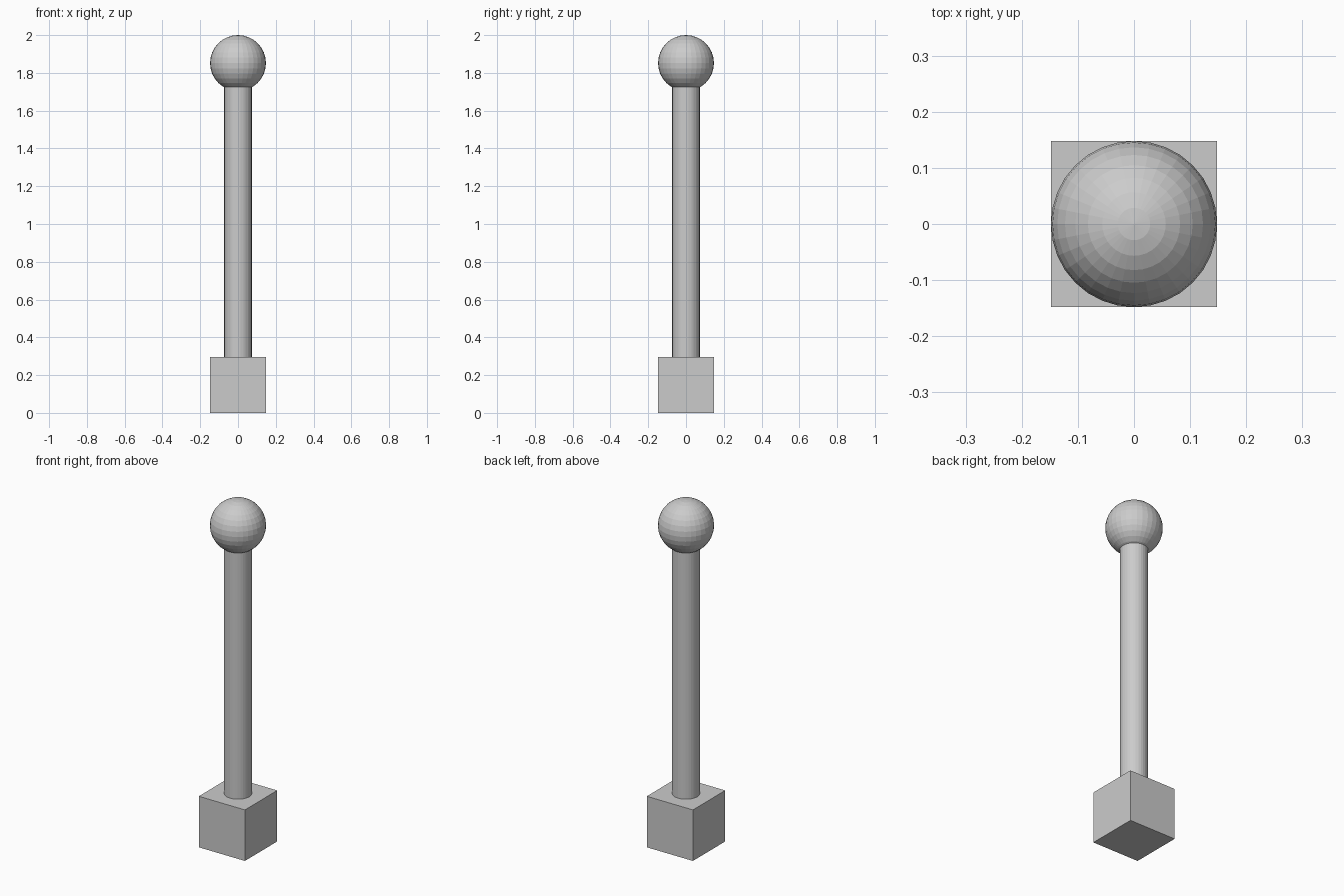
import bpy

if "Cube" in bpy.data.objects:
    bpy.data.objects.remove(bpy.data.objects["Cube"])

R = 0.148          # knob radius and half the base width
SHAFT_R = 0.073
KNOB_Z = 2.0 - R

# square base block
bpy.ops.mesh.primitive_cube_add(size=2 * R, location=(0, 0, R))
bpy.context.object.name = "base_block"

# round shaft, ends just inside the knob
bottom, top = 2 * R, KNOB_Z - 0.11
bpy.ops.mesh.primitive_cylinder_add(vertices=32, radius=SHAFT_R, depth=top - bottom,
                                    location=(0, 0, (bottom + top) / 2))
bpy.context.object.name = "shaft"

# flat-faceted ball knob
bpy.ops.mesh.primitive_uv_sphere_add(segments=32, ring_count=16, radius=R,
                                     location=(0, 0, KNOB_Z))
bpy.context.object.name = "ball_knob"
